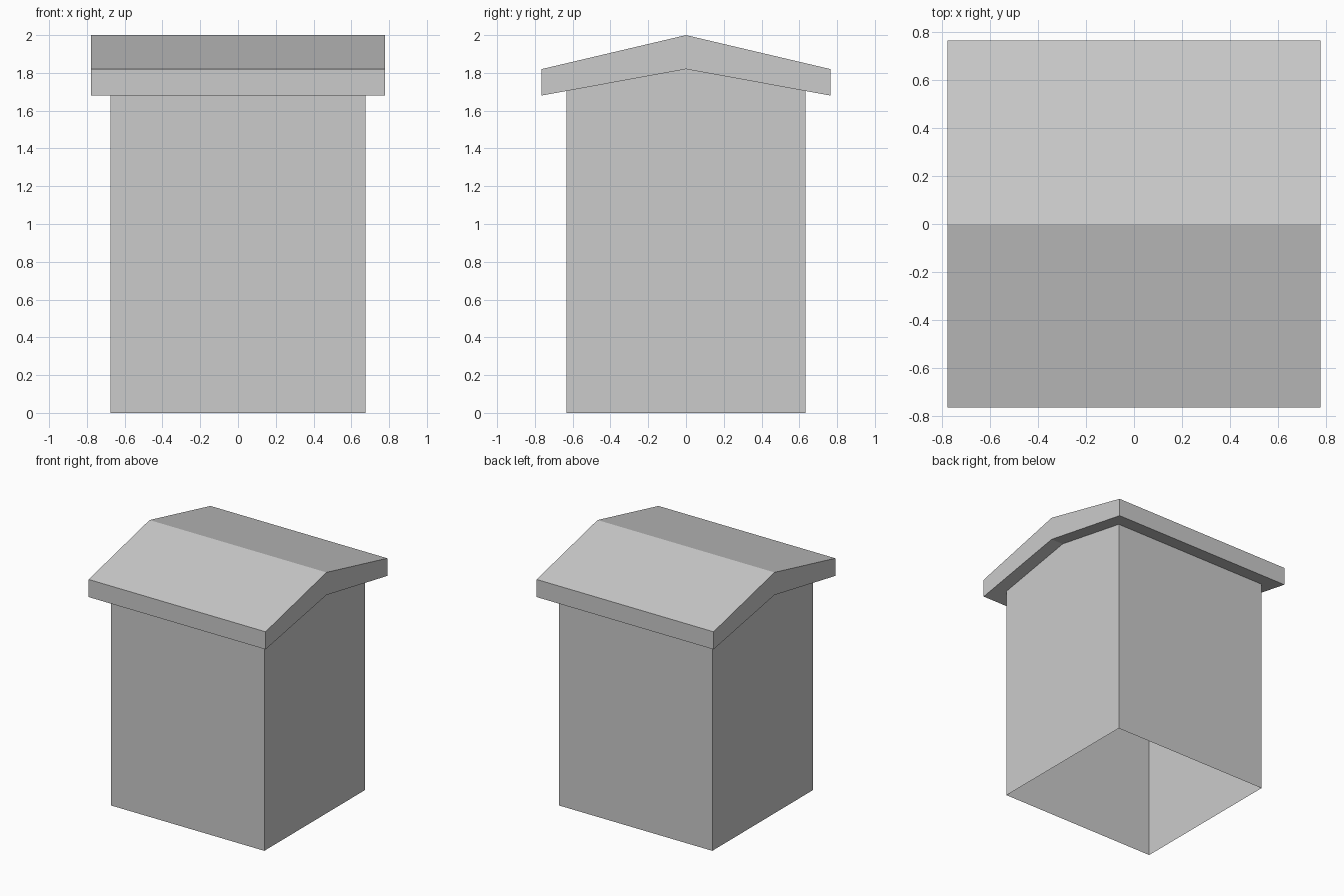
import bpy
import bmesh

cube = bpy.data.objects.get("Cube")
if cube:
    bpy.data.objects.remove(cube, do_unlink=True)

grey = bpy.data.materials.new("plain grey")
grey.use_nodes = True
colour = (0.6, 0.6, 0.6, 1)
grey.diffuse_color = colour
grey.node_tree.nodes["Principled BSDF"].inputs["Base Color"].default_value = colour


def gabled_prism(name, profile, half_length, open_sides=()):
    """Extrude a (y, z) profile along x; open_sides lists edges left without a face."""
    bm = bmesh.new()
    right = [bm.verts.new((-half_length, y, z)) for y, z in profile]
    left = [bm.verts.new((half_length, y, z)) for y, z in profile]
    bm.faces.new(right[::-1])
    bm.faces.new(left)
    count = len(profile)
    for i in range(count):
        if i not in open_sides:
            j = (i + 1) % count
            bm.faces.new((right[i], right[j], left[j], left[i]))
    mesh = bpy.data.meshes.new(name)
    bm.to_mesh(mesh)
    bm.free()
    mesh.materials.append(grey)
    obj = bpy.data.objects.new(name, mesh)
    bpy.context.collection.objects.link(obj)
    return obj


# Heights and half widths of the gabled roof slab
ridge, ridge_under = 2.0, 1.82
eave, eave_under = 1.82, 1.68
roof_y, wall_y = 0.765, 0.632
wall_top = ridge_under - (ridge_under - eave_under) * wall_y / roof_y

# Walls: thin shell, open below and closed above by the roof
gabled_prism("walls",
             [(-wall_y, 0), (wall_y, 0), (wall_y, wall_top),
              (0, ridge_under), (-wall_y, wall_top)],
             0.674, open_sides=(0, 2, 3))

# Roof: solid slab with overhanging eaves
gabled_prism("roof",
             [(-roof_y, eave_under), (0, ridge_under), (roof_y, eave_under),
              (roof_y, eave), (0, ridge), (-roof_y, eave)],
             0.778)
